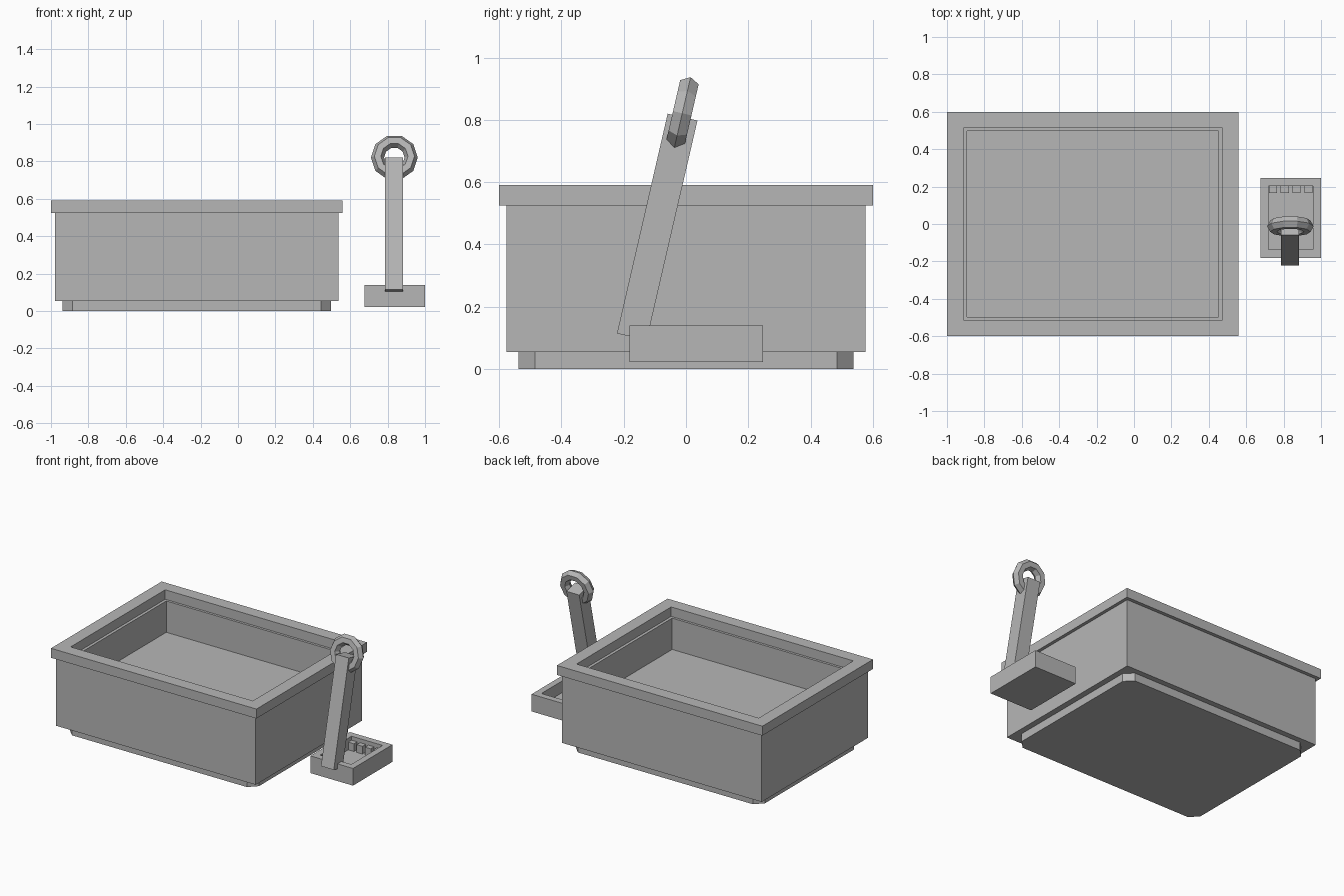
import bpy, bmesh, math
from mathutils import Matrix

cube = bpy.data.objects.get("Cube")
if cube:
    bpy.data.objects.remove(cube, do_unlink=True)

grey = bpy.data.materials.new("plain_grey")
grey.use_nodes = True
colour = (0.47, 0.47, 0.47, 1)
grey.diffuse_color = colour
grey.node_tree.nodes["Principled BSDF"].inputs["Base Color"].default_value = colour


def finish(bm, name, location=(0, 0, 0), tilt=0):
    bmesh.ops.recalc_face_normals(bm, faces=bm.faces)
    mesh = bpy.data.meshes.new(name)
    bm.to_mesh(mesh)
    bm.free()
    mesh.materials.append(grey)
    obj = bpy.data.objects.new(name, mesh)
    obj.location = location
    obj.rotation_euler.x = tilt
    bpy.context.collection.objects.link(obj)
    return obj


def box(name, size, location, tilt=0, chamfer=0):
    bm = bmesh.new()
    bmesh.ops.create_cube(bm, size=1, matrix=Matrix.Diagonal((*size, 1)))
    if chamfer:
        upright = [e for e in bm.edges
                   if abs(e.verts[0].co.z - e.verts[1].co.z) > size[2] / 2]
        bmesh.ops.bevel(bm, geom=upright, offset=chamfer, segments=1, affect='EDGES')
    return finish(bm, name, location, tilt)


def stepped_tray(name, centre, steps):
    """Joins rectangles (half width, half depth, height), outside to inside."""
    bm = bmesh.new()
    corners = [(-1, -1), (1, -1), (1, 1), (-1, 1)]
    rings = [[bm.verts.new((sx * hx, sy * hy, z)) for sx, sy in corners]
             for hx, hy, z in steps]
    for a, b in zip(rings, rings[1:]):
        for i in range(4):
            j = (i + 1) % 4
            bm.faces.new((a[i], a[j], b[j], b[i]))
    bm.faces.new(rings[0])
    bm.faces.new(rings[-1])
    return finish(bm, name, (*centre, 0))


# Large tub: outer wall, overhanging rim, inner ledge and floor
stepped_tray("tub", (-0.22, 0), [
    (0.758, 0.576, 0.055), (0.758, 0.576, 0.525),
    (0.78, 0.6, 0.525), (0.78, 0.6, 0.59),
    (0.692, 0.513, 0.59), (0.692, 0.513, 0.525),
    (0.672, 0.496, 0.525), (0.672, 0.496, 0.31)])

# Foot under the tub with cut corners
box("tub_foot", (1.436, 1.076, 0.06), (-0.22, 0, 0.03), chamfer=0.054)

# Scoop tray and the row of teeth along its back wall
stepped_tray("scoop_tray", (0.838, 0.033), [
    (0.162, 0.214, 0.022), (0.162, 0.214, 0.14),
    (0.118, 0.17, 0.14), (0.118, 0.17, 0.06)])
for i in range(4):
    box(f"scoop_tooth_{i + 1}", (0.043, 0.04, 0.06),
        (0.838 + (i - 1.5) * 0.064, 0.187, 0.083))

# Leaning handle with a hanging ring at its top
lean = math.radians(13)
box("scoop_handle", (0.097, 0.098, 0.724), (0.834, -0.0925, 0.456), -lean)
bpy.ops.mesh.primitive_torus_add(
    major_segments=10, minor_segments=6, major_radius=0.09, minor_radius=0.035,
    location=(0.836, -0.012, 0.821), rotation=(math.pi / 2 - lean, 0, 0))
ring = bpy.context.object
ring.name = "handle_ring"
ring.data.materials.append(grey)
